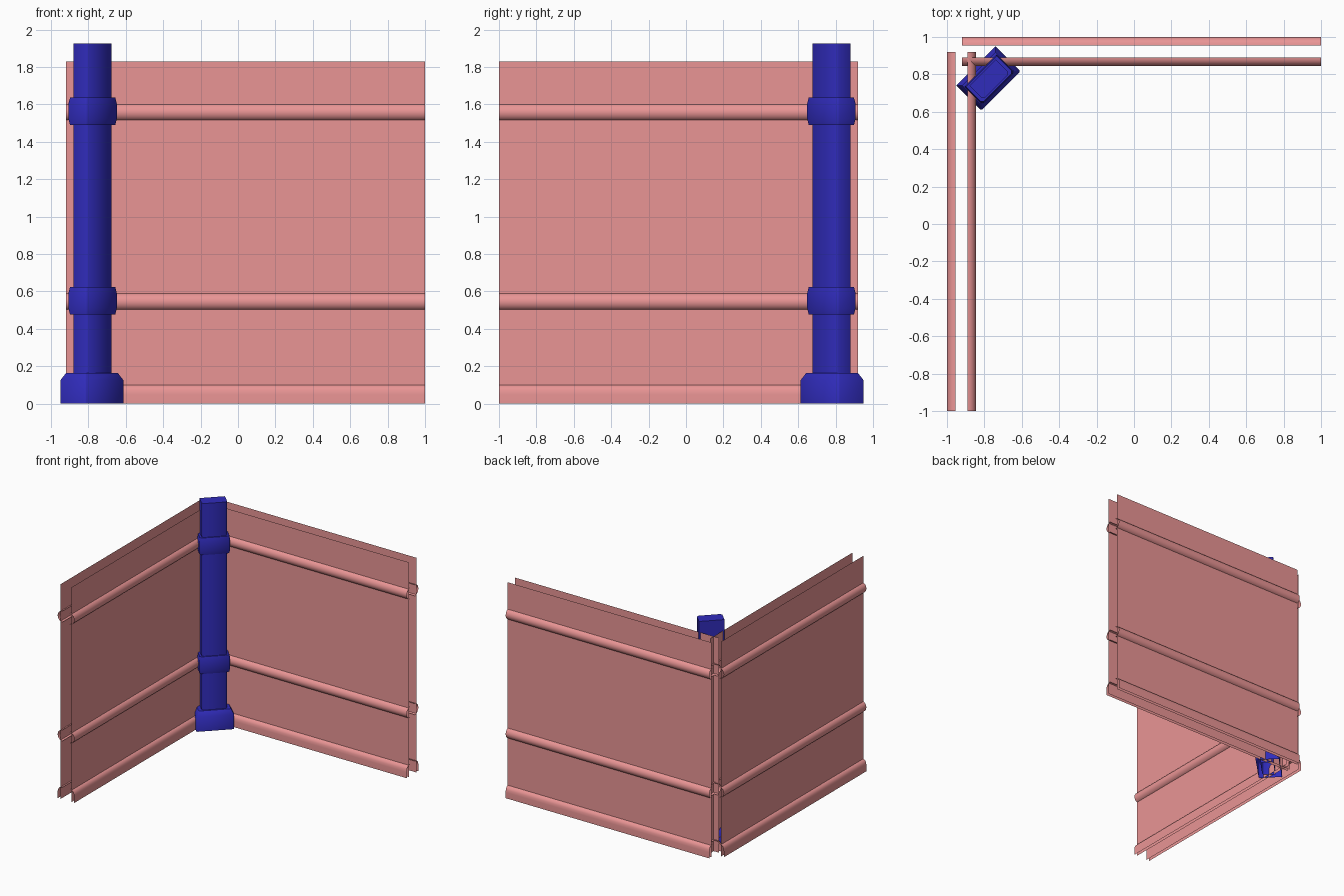
import bpy, bmesh, math

if "Cube" in bpy.data.objects:
    bpy.data.objects.remove(bpy.data.objects["Cube"])


def material(name, rgb):
    m = bpy.data.materials.new(name)
    m.diffuse_color = (*rgb, 1)
    m.use_nodes = True
    m.node_tree.nodes["Principled BSDF"].inputs["Base Color"].default_value = m.diffuse_color
    return m


PINK = material("pink_wall", (0.82, 0.30, 0.30))
BLUE = material("blue_post", (0.03, 0.025, 0.50))


def finish(bm, name, mat, angle):
    me = bpy.data.meshes.new(name)
    bm.to_mesh(me)
    bm.free()
    me.materials.append(mat)
    ob = bpy.data.objects.new(name, me)
    bpy.context.collection.objects.link(ob)
    bpy.ops.object.select_all(action='DESELECT')
    ob.select_set(True)
    bpy.context.view_layer.objects.active = ob
    bpy.ops.object.shade_smooth_by_angle(angle=math.radians(angle))
    return ob


MID = 0.9225              # wall centre line, distance from origin
START, END = -0.92, 1.0   # run of each wall


def back_wall(s, o, z):
    return (s, MID + o, z)


def left_wall(s, o, z):
    return (-(MID + o), -s, z)


def strip(name, place, profile, side):
    """Sweep an open (offset, height) profile along a wall."""
    bm = bmesh.new()
    a = [bm.verts.new(place(START, side * o, z)) for o, z in profile]
    b = [bm.verts.new(place(END, side * o, z)) for o, z in profile]
    for i in range(len(profile) - 1):
        f = [a[i], a[i + 1], b[i + 1], b[i]]
        outward = (side > 0) == (place is back_wall)
        bm.faces.new(f if outward else f[::-1])
    bmesh.ops.recalc_face_normals(bm, faces=bm.faces)
    # face away from the wall centre line
    ref = place(0, side, 0)
    base = place(0, 0, 0)
    d = sum(sum(n * (r - c) for n, r, c in zip(f.normal, ref, base)) for f in bm.faces)
    if d < 0:
        bmesh.ops.reverse_faces(bm, faces=bm.faces[:])
    finish(bm, name, PINK, 40)


def half_pipe(zc, r=0.047, back=0.033, depth=0.045, n=12):
    return [(back + depth * math.sin(math.pi * i / n), zc + r * math.cos(math.pi * i / n))
            for i in range(n + 1)]


PANEL = [(0.051, 1.83), (0.051, 0.0)]
SKIRT = [(0.033, 0.103), (0.053, 0.1), (0.068, 0.09), (0.0765, 0.072), (0.078, 0.05), (0.078, 0)]

# two-skinned walls: panel, two half-round rails and a skirting on each skin
for wall, place in (("back", back_wall), ("left", left_wall)):
    for skin, side in (("outer", 1), ("inner", -1)):
        strip(f"{wall}_{skin}_panel", place, PANEL, side)
        strip(f"{wall}_{skin}_skirting", place, SKIRT, side)
        strip(f"{wall}_{skin}_lower_rail", place, half_pipe(0.545), side)
        strip(f"{wall}_{skin}_upper_rail", place, half_pipe(1.558), side)


def post_part(name, hu, v0, v1, c, levels, bottom=False):
    """Loft a diagonal box (front corners chamfered by c) through (height, inset) levels."""
    bm = bmesh.new()
    k = math.sqrt(0.5)
    rings = []
    for z, d in levels:
        h, a, b = hu - d, v0 + d, v1 - d
        pts = [(-h, a), (-h, b - c), (-h + c, b), (h - c, b), (h, b - c), (h, a)]
        rings.append([bm.verts.new(((u + v) * k, (u - v) * k, z)) for u, v in pts])
    for r, q in zip(rings, rings[1:]):
        for i in range(6):
            j = (i + 1) % 6
            bm.faces.new((r[i], r[j], q[j], q[i]))
    bm.faces.new(rings[-1])
    if bottom:
        bm.faces.new(rings[0][::-1])
    bmesh.ops.recalc_face_normals(bm, faces=bm.faces)
    top = max(bm.faces, key=lambda f: f.calc_center_median().z)
    if top.normal.z < 0:
        bmesh.ops.reverse_faces(bm, faces=bm.faces[:])
    finish(bm, name, BLUE, 50)


# corner post with foot and two collars
post_part("corner_post", 0.10, -1.145, -1.04, 0.015, [(0, 0), (1.925, 0)])
post_part("post_foot", 0.148, -1.195, -1.006, 0.008, [(0, 0), (0.125, 0), (0.165, 0.022)])
for label, zc in (("lower", 0.55), ("upper", 1.563)):
    post_part(f"{label}_collar", 0.122, -1.16, -1.026, 0.012,
              [(zc - 0.073, 0.006), (zc - 0.04, 0), (zc + 0.04, 0), (zc + 0.073, 0.006)], True)
